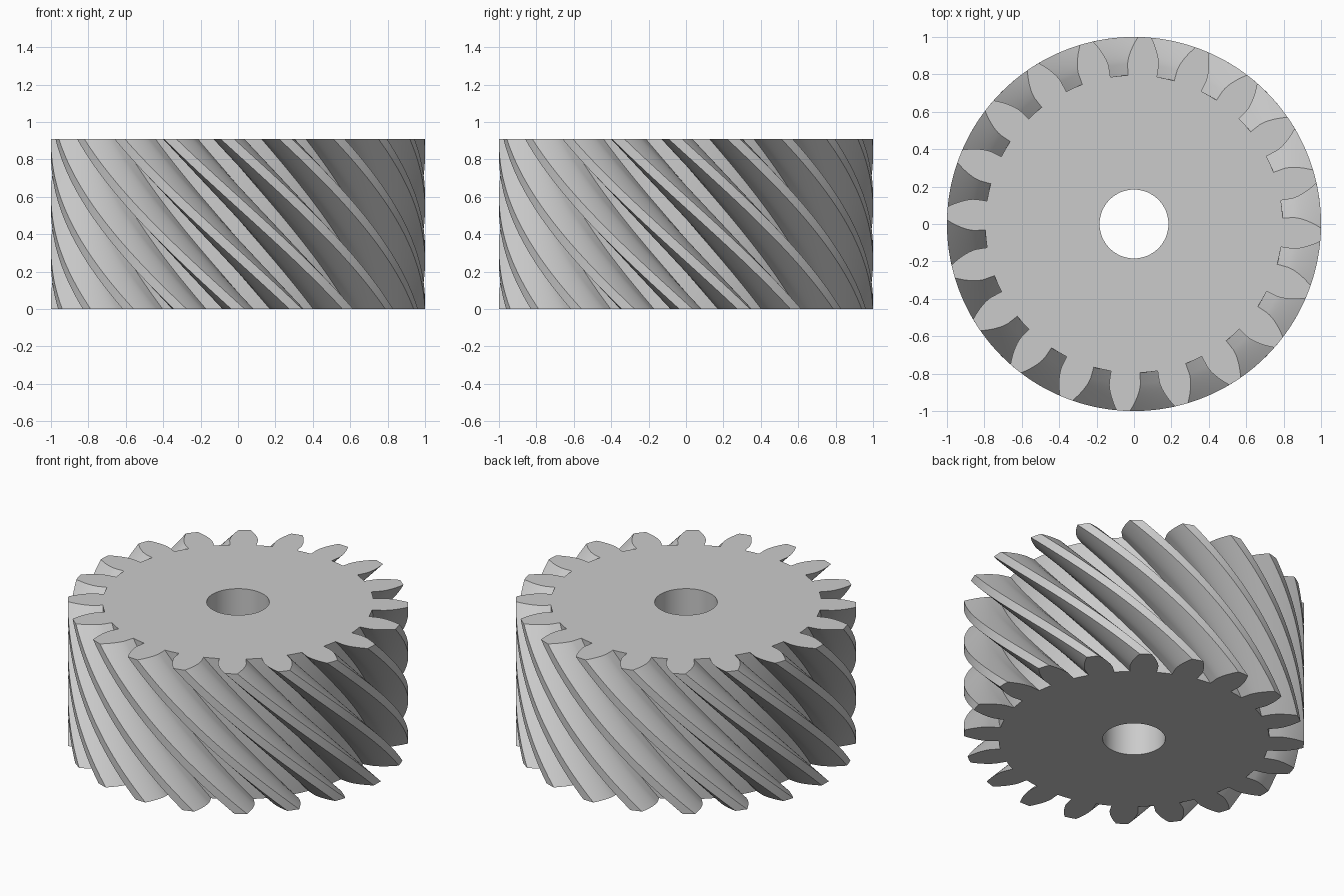
import bpy, bmesh
from math import radians, sqrt, atan, cos, sin, pi

cube = bpy.data.objects.get("Cube")
if cube:
    bpy.data.objects.remove(cube, do_unlink=True)

TEETH = 20
MODULE = 2 / (TEETH + 2)
PITCH_R = TEETH * MODULE / 2
BASE_R = PITCH_R * cos(radians(20))
ROOT_R = PITCH_R - 1.25 * MODULE
HEIGHT = 10 * MODULE
TWIST = -HEIGHT / PITCH_R          # 45 degree helix at the pitch circle
BORE_R = 0.184
HALF_BASE = radians(5.6)           # half tooth width at the base circle
LAYERS = 40
FLANK = 8

# Plain grey metal
metal = bpy.data.materials.new("grey metal")
metal.use_nodes = True
grey = (0.6, 0.6, 0.6, 1)
metal.diffuse_color = grey
metal.node_tree.nodes["Principled BSDF"].inputs["Base Color"].default_value = grey


def tooth_flank():
    """(radius, half angle) pairs: radial foot, then involute to the tip."""
    pts = [(ROOT_R, HALF_BASE)]
    for i in range(FLANK + 1):
        r = BASE_R + (1 - BASE_R) * i / FLANK
        t = sqrt(max((r / BASE_R) ** 2 - 1, 0))
        pts.append((r, HALF_BASE - (t - atan(t))))
    return pts


def gear_profile():
    """Closed outline as (radius, angle), counter-clockwise."""
    flank = tooth_flank()
    tooth = [(r, -a) for r, a in flank] + [(1, 0)] + [(r, a) for r, a in reversed(flank)]
    step = 2 * pi / TEETH
    tooth.append((ROOT_R, step / 2))
    return [(r, a + k * step) for k in range(TEETH) for r, a in tooth]


def add_wall(bm, outline, twist, layers, inward=False):
    """Sweep an outline upward with a twist; return the bottom and top loops."""
    rings = []
    for j in range(layers + 1):
        f = j / layers
        rings.append([bm.verts.new((r * cos(a + twist * f), r * sin(a + twist * f), HEIGHT * f))
                      for r, a in outline])
    n = len(outline)
    for low, high in zip(rings, rings[1:]):
        for i in range(n):
            k = (i + 1) % n
            quad = [low[i], low[k], high[k], high[i]]
            bm.faces.new(quad[::-1] if inward else quad)
    return rings[0], rings[-1]


def loop_edges(bm, loop):
    return [bm.edges.get((loop[i - 1], loop[i])) for i in range(len(loop))]


# Helical teeth and central bore
bm = bmesh.new()
teeth_loops = add_wall(bm, gear_profile(), TWIST, LAYERS)
bore = [(BORE_R, 2 * pi * i / 64) for i in range(64)]
bore_loops = add_wall(bm, bore, 0, 1, inward=True)

# Flat end faces with the bore hole
for outer, inner, up in zip(teeth_loops, bore_loops, (-1, 1)):
    edges = loop_edges(bm, outer) + loop_edges(bm, inner)
    bmesh.ops.triangle_fill(bm, edges=edges, use_beauty=True, normal=(0, 0, up))
bmesh.ops.recalc_face_normals(bm, faces=bm.faces)

mesh = bpy.data.meshes.new("helical_gear")
bm.to_mesh(mesh)
bm.free()
mesh.materials.append(metal)
gear = bpy.data.objects.new("helical_gear", mesh)
bpy.context.collection.objects.link(gear)

bpy.ops.object.select_all(action='DESELECT')
gear.select_set(True)
bpy.context.view_layer.objects.active = gear
bpy.ops.object.shade_smooth_by_angle(angle=radians(30))
